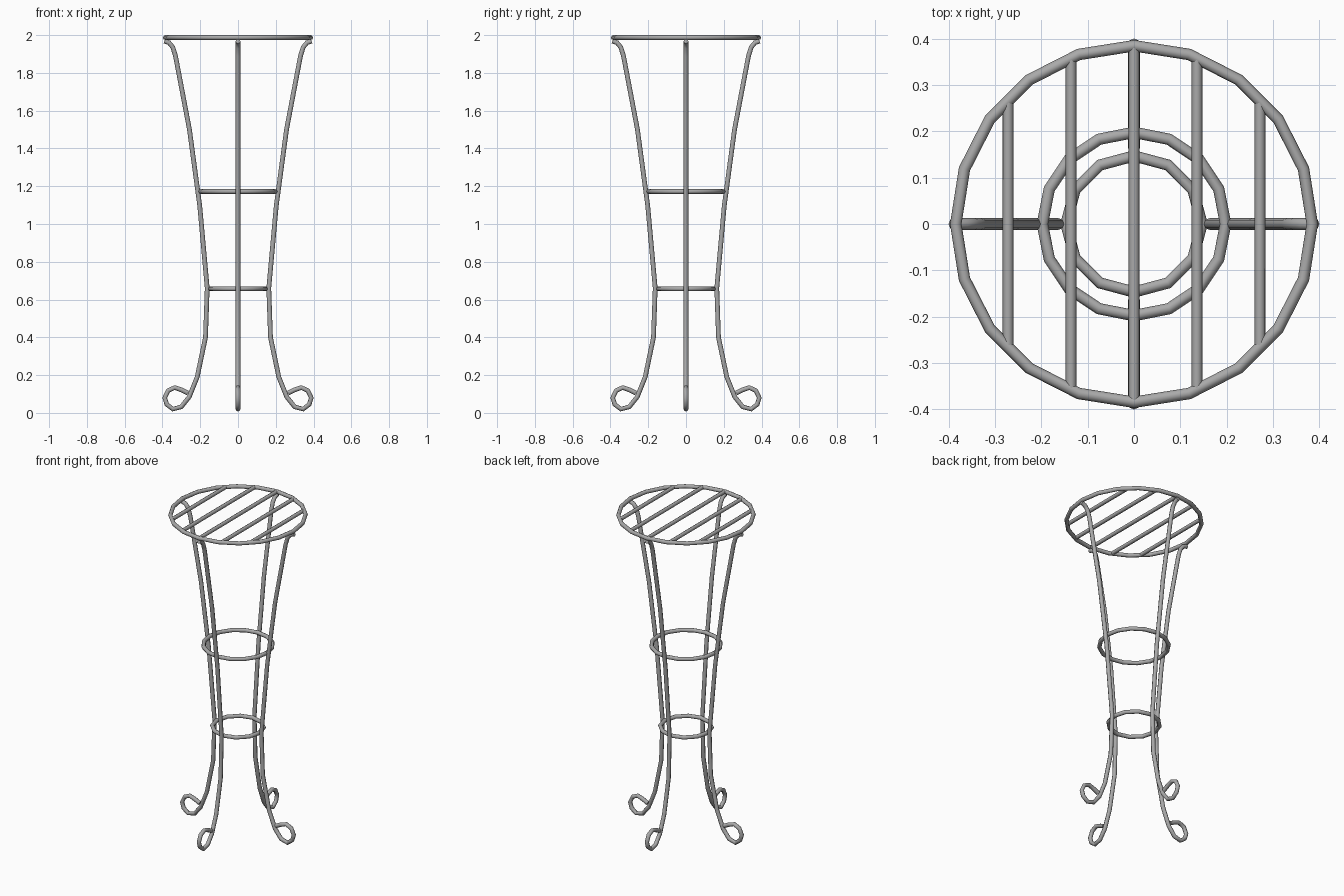
import bpy
from math import sin, cos, pi, sqrt, radians

cube = bpy.data.objects.get("Cube")
if cube:
    bpy.data.objects.remove(cube, do_unlink=True)

metal = bpy.data.materials.new("grey metal")
metal.use_nodes = True
metal.diffuse_color = (0.4, 0.4, 0.4, 1)
metal.node_tree.nodes["Principled BSDF"].inputs["Base Color"].default_value = (0.4, 0.4, 0.4, 1)


def rod(name, points, radius, closed=False):
    """Round rod swept along a path, as a mesh."""
    curve = bpy.data.curves.new(name, "CURVE")
    curve.dimensions = "3D"
    curve.bevel_depth = radius
    curve.bevel_resolution = 2
    curve.use_fill_caps = True
    spline = curve.splines.new("POLY")
    spline.points.add(len(points) - 1)
    for target, point in zip(spline.points, points):
        target.co = (*point, 1)
    spline.use_cyclic_u = closed
    curve.materials.append(metal)
    obj = bpy.data.objects.new(name, curve)
    bpy.context.collection.objects.link(obj)
    bpy.ops.object.select_all(action="DESELECT")
    obj.select_set(True)
    bpy.context.view_layer.objects.active = obj
    bpy.ops.object.convert(target="MESH")
    bpy.ops.object.shade_smooth_by_angle(angle=radians(50))
    return obj


def ring(name, radius, z, sides, thickness):
    points = [(radius * cos(2 * pi * i / sides), radius * sin(2 * pi * i / sides), z)
              for i in range(sides)]
    return rod(name, points, thickness, closed=True)


# Hoops: top rim and the two braces
TOP_Z, RIM = 1.987, 0.385
ring("top_rim", RIM, TOP_Z, 20, 0.0125)
ring("upper_brace_ring", 0.198, 1.172, 16, 0.0125)
ring("lower_brace_ring", 0.147, 0.657, 12, 0.0125)

# Parallel bars across the top
for i in range(-2, 3):
    x = i * 0.136
    reach = sqrt(RIM ** 2 - x ** 2) - 0.005
    rod("top_bar", [(x, -reach, TOP_Z), (x, reach, TOP_Z)], 0.0115)

# Curved legs ending in scrolled feet: (distance from axis, height)
profile = [(0.39, 1.968), (0.365, 1.96), (0.345, 1.935), (0.331, 1.89),
           (0.257, 1.5), (0.203, 1.1), (0.163, 0.66), (0.172, 0.4),
           (0.216, 0.19), (0.258, 0.085), (0.3, 0.032), (0.345, 0.02),
           (0.377, 0.045), (0.388, 0.08), (0.37, 0.118), (0.335, 0.134),
           (0.3, 0.122), (0.265, 0.105)]
for name, turn in (("left", 0), ("back", 1), ("right", 2), ("front", 3)):
    c, s = cos(turn * pi / 2), sin(turn * pi / 2)
    rod(name + "_leg", [(r * c, r * s, z) for r, z in profile], 0.0125)
